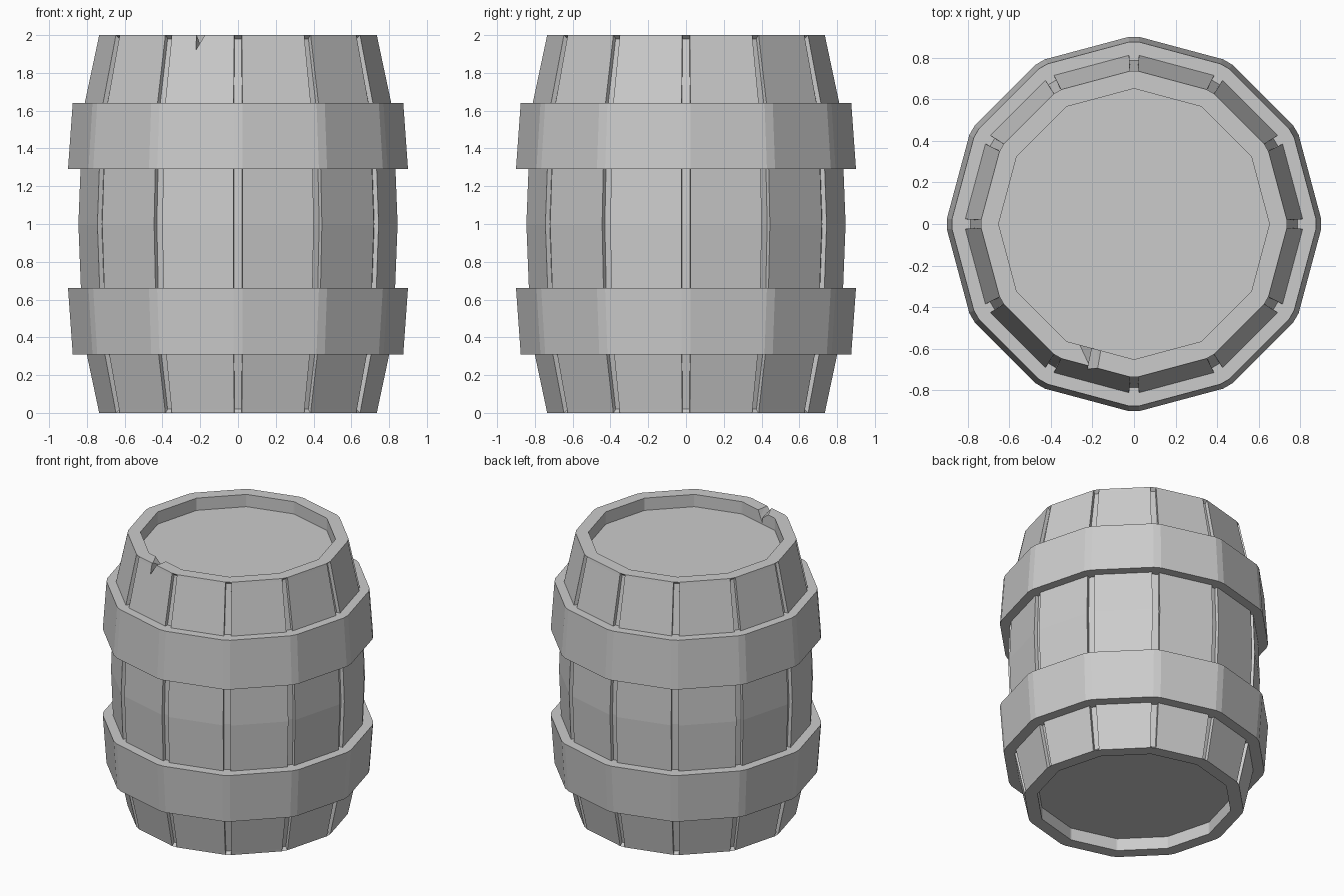
import bpy
import bmesh
from math import cos, sin, tau
from mathutils import Vector

cube = bpy.data.objects.get("Cube")
if cube:
    bpy.data.objects.remove(cube)

SIDES = 12

grey = bpy.data.materials.new("plain grey")
grey.use_nodes = True
grey.diffuse_color = (0.6, 0.6, 0.6, 1)
grey.node_tree.nodes["Principled BSDF"].inputs["Base Color"].default_value = (0.6, 0.6, 0.6, 1)


def finish(name, bm):
    bmesh.ops.recalc_face_normals(bm, faces=bm.faces)
    mesh = bpy.data.meshes.new(name)
    bm.to_mesh(mesh)
    bm.free()
    mesh.materials.append(grey)
    obj = bpy.data.objects.new(name, mesh)
    bpy.context.collection.objects.link(obj)
    return obj


def outline(r, z, half, depth=None):
    """Twelve-sided ring whose corners are cut flat, or grooved if depth is given."""
    corner = [(r, -half), (r, half)]
    if depth is not None:
        corner[1:1] = [(r - depth, -half * 0.9), (r - depth, half * 0.9)]
    points = []
    for i in range(SIDES):
        a = tau * i / SIDES
        points += [Vector((u * cos(a) - v * sin(a), u * sin(a) + v * cos(a), z)) for u, v in corner]
    return points


def closed_tube(name, rings):
    """Join the rings in order, the last one back to the first."""
    bm = bmesh.new()
    loops = [[bm.verts.new(p) for p in ring] for ring in rings]
    n = len(loops[0])
    for a, b in zip(loops, loops[1:] + loops[:1]):
        for i in range(n):
            j = (i + 1) % n
            bm.faces.new((a[i], a[j], b[j], b[i]))
    return finish(name, bm)


# Staves: bulging wall with a shallow groove at each corner, closed at both rims
lower = [(0.735, 0, 0.02, 0), (0.739, 0.02, 0.02, 0.025), (0.822, 0.41, 0.024, 0.025)]
upper = [(r, 2 - z, w, d) for r, z, w, d in reversed(lower)]
wall = lower + [(0.845, 1, 0.025, 0.025)] + upper
inside = [(0.65, 2, 0.004, 0), (0.65, 0, 0.004, 0)]
staves = closed_tube("staves", [outline(*p) for p in wall + inside])

# Chip in the front of the top rim: (y, left x, right x, bottom x) at its two ends
bm = bmesh.new()
ends = []
for y, left, right, low in [(-0.74, -0.232, -0.185, -0.232), (-0.54, -0.28, -0.148, -0.19)]:
    ends.append([bm.verts.new((low + (x - low) * k, y, 1.92 + 0.08 * k))
                 for x, k in ((left, 1.5), (right, 1.5), (low, 0))])
for end in ends:
    bm.faces.new(end)
for i in range(3):
    j = (i + 1) % 3
    bm.faces.new((ends[0][i], ends[0][j], ends[1][j], ends[1][i]))
bmesh.ops.triangulate(bm, faces=bm.faces)
chip = finish("chip_cutter", bm)
chip.hide_render = True
chip.hide_viewport = True
cut = staves.modifiers.new("chip", "BOOLEAN")
cut.operation = "DIFFERENCE"
cut.solver = "EXACT"
cut.object = chip

# Hoops: flared bands, widest toward the middle of the barrel
for name, narrow, wide in (("lower_hoop", 0.31, 0.66), ("upper_hoop", 1.64, 1.29)):
    closed_tube(name, [outline(0.875, narrow, 0.025), outline(0.9, wide, 0.025),
                       outline(0.77, wide, 0.025), outline(0.77, narrow, 0.025)])

# Heads: recessed flat lids at both ends
for name, z in (("top_head", 1.89), ("bottom_head", 0.11)):
    bm = bmesh.new()
    bmesh.ops.create_cone(bm, cap_ends=True, segments=SIDES, radius1=0.652, radius2=0.652, depth=0.04)
    # Put a corner of the lid on each groove direction
    turn = min((v.co.to_2d().angle_signed(Vector((1, 0))) for v in bm.verts), key=abs)
    for v in bm.verts:
        x, y = v.co.x, v.co.y
        v.co.x, v.co.y = x * cos(turn) + y * sin(turn), y * cos(turn) - x * sin(turn)
        v.co.z += z
    finish(name, bm)
